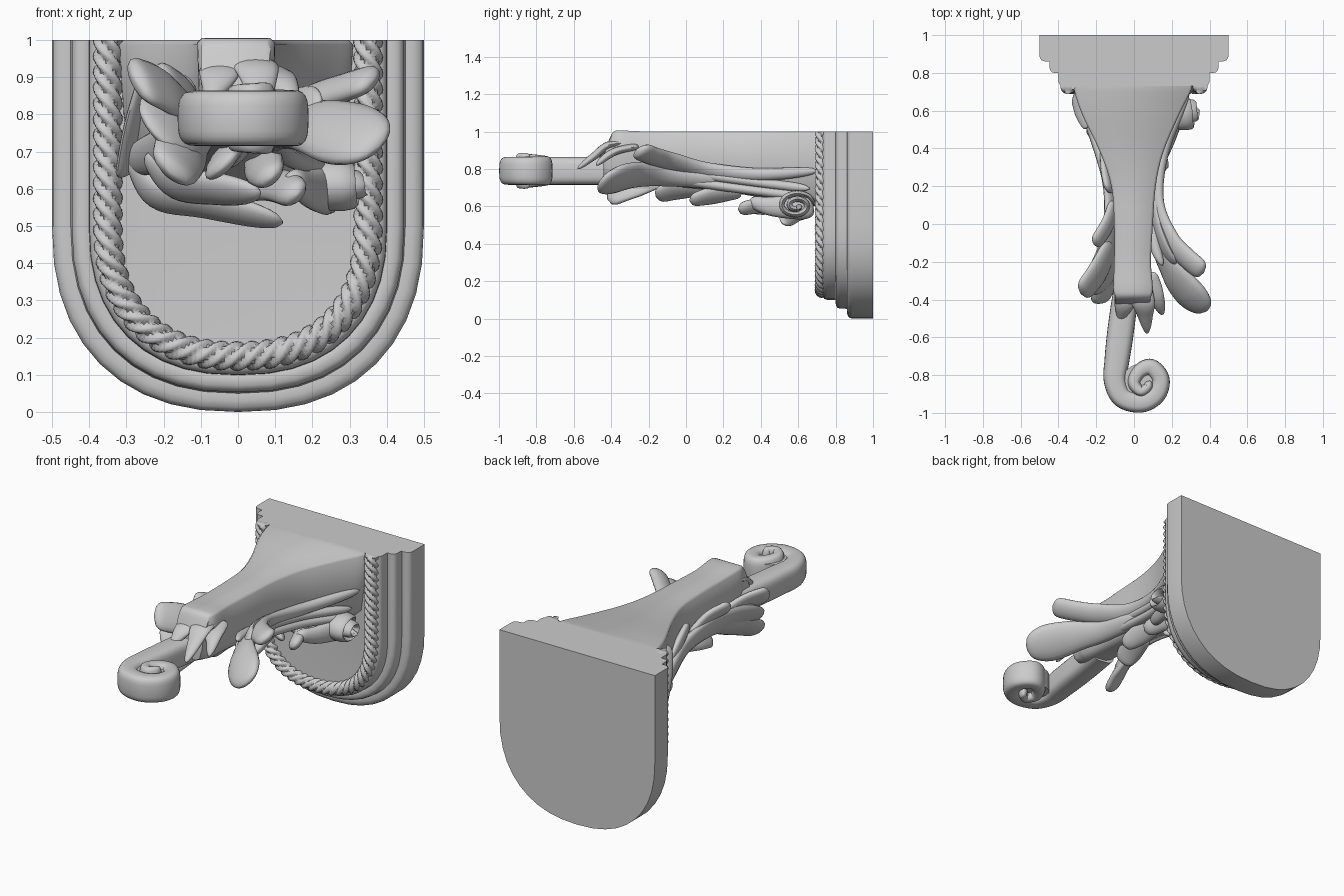
import bpy, bmesh
from math import sin, cos, pi, radians, copysign, sqrt
from mathutils import Vector


def make(name, verts, faces, angle=40):
    bm = bmesh.new()
    vs = [bm.verts.new(v) for v in verts]
    for f in faces:
        bm.faces.new([vs[i] for i in f])
    bmesh.ops.recalc_face_normals(bm, faces=bm.faces)
    me = bpy.data.meshes.new(name)
    bm.to_mesh(me)
    bm.free()
    ob = bpy.data.objects.new(name, me)
    bpy.context.collection.objects.link(ob)
    bpy.ops.object.select_all(action='DESELECT')
    ob.select_set(True)
    bpy.context.view_layer.objects.active = ob
    bpy.ops.object.shade_smooth_by_angle(angle=radians(angle))
    return ob


def loft(name, rings, angle=40):
    """Skin closed rings and cap both ends."""
    n, m = len(rings[0]), len(rings)
    faces = [(i * n + j, i * n + (j + 1) % n, (i + 1) * n + (j + 1) % n, (i + 1) * n + j)
             for i in range(m - 1) for j in range(n)]
    faces += [tuple(range(n)), tuple(range((m - 1) * n, m * n))]
    return make(name, [v for r in rings for v in r], faces, angle)


def spline(pts, steps):
    """Catmull-Rom through tuples of any length."""
    out = []
    for i in range(len(pts) - 1):
        a, b, c, d = (pts[min(max(i + k, 0), len(pts) - 1)] for k in (-1, 0, 1, 2))
        for s in range(steps):
            t = s / steps
            out.append([0.5 * (2 * q + (r - p) * t + (2 * p - 5 * q + 4 * r - w) * t * t
                               + (3 * q - p - 3 * r + w) * t ** 3)
                        for p, q, r, w in zip(a, b, c, d)])
    return out + [list(pts[-1])]


def blade(name, pts, side, steps=8, power=1.0, tip=0.2, cup=0.0, n=16):
    """Sweep a flattened section along (x, y, z, half width, half thickness) points."""
    path = spline(pts, steps)
    m = len(path)
    rings = []
    for i, p in enumerate(path):
        c = Vector(p[:3])
        t = (Vector(path[min(i + 1, m - 1)][:3]) - Vector(path[max(i - 1, 0)][:3])).normalized()
        wd = Vector(side)
        wd = (wd - t * wd.dot(t)).normalized()
        nr = t.cross(wd)
        u = i / (m - 1)
        f = sqrt(max(0.02, 1 - ((u - 1 + tip) / tip) ** 2)) if u > 1 - tip else 1
        if power == 1 and u < 0.15:  # leaves also taper in at the root
            f = sqrt(max(0.02, 1 - (1 - u / 0.15) ** 2))
        ring = []
        for k in range(n):
            a = 2 * pi * k / n
            cs, sn = (copysign(abs(q) ** power, q) for q in (cos(a), sin(a)))
            ring.append(c + wd * cs * p[3] * f + nr * (sn * p[4] * f + cup * p[3] * f * cs * cs))
        rings.append(ring)
    return loft(name, rings, 60)


def u_line(w, n=20):
    """U outline of half width w: straight sides and a full rounded bottom."""
    pts = [(-w, 1.0), (-w, 0.75)]
    for k in range(n + 1):
        a = pi * k / n
        e = lambda q: copysign(abs(q) ** 0.86, q) if abs(q) > 1e-6 else 0
        pts.append((-w * e(cos(a)), 0.5 - w * e(sin(a))))
    return pts + [(w, 0.75), (w, 1.0)]


# Stepped back plate with rounded bands
steps = [(.5, 1), (.5, .89), (.497, .876), (.488, .866), (.47, .86), (.45, .862), (.447, .85), (.447, .825),
         (.442, .81), (.43, .801), (.41, .8), (.401, .803), (.4, .79), (.4, .755), (.394, .738), (.38, .73), (.32, .735)]
loft("back_plate", [[(x, y, z) for x, z in u_line(w)] for w, y in steps], 45)

# Twisted rope border
line = [p + (0,) for p in u_line(0.35, 28)]
dense = []
for a, b in zip(line, line[1:]):
    L = (Vector(b) - Vector(a)).length
    k = max(1, round(L / 0.009))
    dense += [Vector(a).lerp(Vector(b), i / k) for i in range(k)]
dense.append(Vector(line[-1]))
rings, run = [], 0
for i, p in enumerate(dense):
    j, h = min(i + 4, len(dense) - 1), max(i - 4, 0)
    t = (dense[j] - dense[h]).normalized()
    inward = Vector((-t.y, 0, t.x))
    run += (p - dense[i - 1]).length if i else 0
    ring = []
    for k in range(32):
        a = 2 * pi * k / 32
        r = 0.021 + 0.019 * abs(cos(2 * (a + 2 * pi * run / 0.17))) ** 0.7
        ring.append(Vector((p.x, 0.728, p.y)) + r * (cos(a) * inward + sin(a) * Vector((0, -1, 0))))
    rings.append(ring)
loft("rope_border", rings, 60)

# Flared arm: y, left, right, bottom, top
arm = [(.74, -.32, .31, .6, 1), (.7, -.315, .3, .6, 1), (.58, -.275, .24, .61, 1), (.38, -.18, .155, .65, 1),
       (.2, -.12, .115, .68, 1), (0, -.105, .1, .7, 1), (-.2, -.105, .09, .72, 1), (-.34, -.11, .1, .73, 1.005),
       (-.385, -.1, .09, .735, 1), (-.41, -.1, .085, .74, .96), (-.44, -.1, .08, .75, .88)]
rings = []
for y, l, r, b, t in spline(arm, 4):
    mid, e = (b + t) / 2, 0.012
    rings.append([(x, y, z) for x, z in (
        (l, t - e), (l + e, t), (r - e, t), (r, t - e), (r * .96, mid), (r * .9, b + .06), (r * .75, b + .015),
        (r * .4, b), (l * .4, b), (l * .75, b + .015), (l * .9, b + .06), (l * .96, mid))])
loft("arm", rings, 50)

# Front beam curling into the scroll
scroll = [(-.03, -.3, .79, .075, .07), (-.055, -.45, .79, .075, .07), (-.075, -.6, .79, .075, .07)]
scroll += [(x, y, .79, h, t) for x, y, h, t in (
    (-.09, -.72, .075, .066), (-.1, -.83, .075, .06), (-.06, -.92, .075, .055), (.04, -.945, .075, .053),
    (.12, -.9, .075, .05), (.14, -.82, .076, .048), (.09, -.76, .078, .046), (.03, -.78, .084, .04),
    (0, -.84, .09, .035), (.035, -.885, .094, .03), (.075, -.86, .096, .025), (.07, -.83, .09, .02))]
blade("scroll_beam", scroll, (0, 0, 1), 6, 0.6, 0.04, n=24)
loft("scroll_core", [[(.035 + .1 * cos(k * pi / 12), -.84 + .1 * sin(k * pi / 12), z) for k in range(24)]
                     for z in (.735, .845)])

# Leaf fingers draped over the arm's front end
for i, p in enumerate((
        [(.03, -.32, .94, .06, .02), (.05, -.42, .925, .06, .02), (.06, -.49, .87, .04, .02), (.07, -.58, .8, .015, .012)],
        [(.06, -.26, .92, .06, .02), (.1, -.36, .9, .055, .02), (.13, -.42, .87, .035, .02), (.15, -.48, .82, .015, .012)],
        [(-.04, -.32, .93, .06, .02), (-.05, -.42, .91, .055, .02), (-.065, -.48, .86, .03, .02), (-.07, -.51, .83, .015, .012)])):
    blade(f"front_finger_{i}", p, (1, 0, 0))

# Acanthus lobes on the right side
blade("right_upper_lobe", [(.29, .7, .79, .03, .025), (.16, .4, .77, .035, .03), (.12, .12, .79, .05, .03),
      (.19, -.08, .84, .06, .03), (.28, -.18, .87, .06, .032), (.37, -.255, .9, .06, .028)], (.4, .6, .5), tip=.1)
blade("right_big_lobe", [(.11, .2, .73, .04, .025), (.13, -.08, .76, .06, .035), (.2, -.24, .77, .085, .035),
      (.28, -.35, .75, .105, .04), (.385, -.46, .72, .1, .035)], (.4, .6, .75), tip=.22)
blade("right_leaf_web", [(.1, .3, .74, .05, .02), (.11, .05, .77, .07, .025), (.16, -.12, .8, .08, .025),
      (.22, -.22, .81, .06, .02)], (.2, .3, 1))
for i, dz in enumerate((0, .045)):
    blade(f"right_stem_{i}", [(.27, .66, .65 + dz, .025, .02), (.15, .4, .68 + dz, .025, .03),
          (.11, .1, .72 + dz, .025, .03), (.11, -.1, .75 + dz, .025, .03), (.15, -.22, .77 + dz, .02, .02)], (0, 0, 1))

# Rosette curl beside the plate
curl = []
for k in range(17):
    a, r = k * pi / 4, 0.09 * (1 - k / 19)
    curl.append((.25 + .003 * k, .59 + 1.1 * r * cos(a), .605 + .8 * r * sin(a), .055, .016))
blade("rosette_curl", curl, (1, 0, 0), 4, tip=.05, n=10)
blade("rosette_stem", [(.14, .34, .63, .03, .03), (.19, .45, .6, .05, .03), (.24, .62, .6, .07, .04),
      (.25, .68, .61, .05, .03)], (0, 0, 1))

# Acanthus leaf on the left side
LEFT = {
    "left_main_leaf": [(-.3, .7, .67, .05, .025), (-.19, .42, .71, .06, .03), (-.125, .18, .76, .07, .03),
                       (-.12, -.05, .78, .09, .03), (-.16, -.23, .78, .115, .035), (-.235, -.37, .76, .11, .03)],
    "left_top_lobe": [(-.11, .12, .8, .03, .02), (-.14, 0, .86, .055, .025), (-.21, -.11, .91, .05, .025)],
    "left_front_lobe": [(-.12, -.1, .8, .06, .025), (-.19, -.25, .86, .085, .03), (-.28, -.37, .9, .075, .028)],
    "left_low_lobe": [(-.12, -.12, .76, .06, .025), (-.15, -.28, .71, .085, .03), (-.18, -.42, .64, .065, .03)],
    "left_mid_lobe": [(-.16, .4, .74, .03, .02), (-.145, .27, .82, .055, .025), (-.13, .17, .88, .045, .02)],
    "left_root_lobe": [(-.3, .7, .64, .06, .02), (-.275, .61, .78, .06, .02), (-.24, .52, .93, .04, .015)],
}
for name, p in LEFT.items():
    blade(name, p, (-.4, .5, .8) if "root" not in name else (.4, 1, 0))

# Sweeping and hanging leaves under the arm
UNDER = {
    "under_sweep_back": [(-.28, .66, .69, .03, .03), (-.22, .62, .59, .055, .03), (-.08, .57, .56, .055, .03),
                         (.12, .52, .51, .04, .02)],
    "under_sweep_front": [(-.24, .5, .7, .03, .03), (-.17, .46, .62, .06, .03), (-.05, .4, .6, .055, .03),
                          (.06, .32, .59, .03, .02)],
    "under_curl": [(.02, .55, .6, .04, .03), (.1, .44, .61, .05, .03), (.16, .28, .585, .045, .03)],
    "under_lobe_mid": [(.05, .3, .68, .04, .03), (.07, .15, .66, .06, .03), (.09, .02, .63, .04, .025)],
    "under_lobe_front": [(0, .1, .7, .05, .03), (-.03, -.05, .69, .07, .03), (-.05, -.16, .65, .05, .02)],
}
for name, p in UNDER.items():
    blade(name, p, (.3, -.8, .5) if "sweep" in name else (.6, 0, .6))
